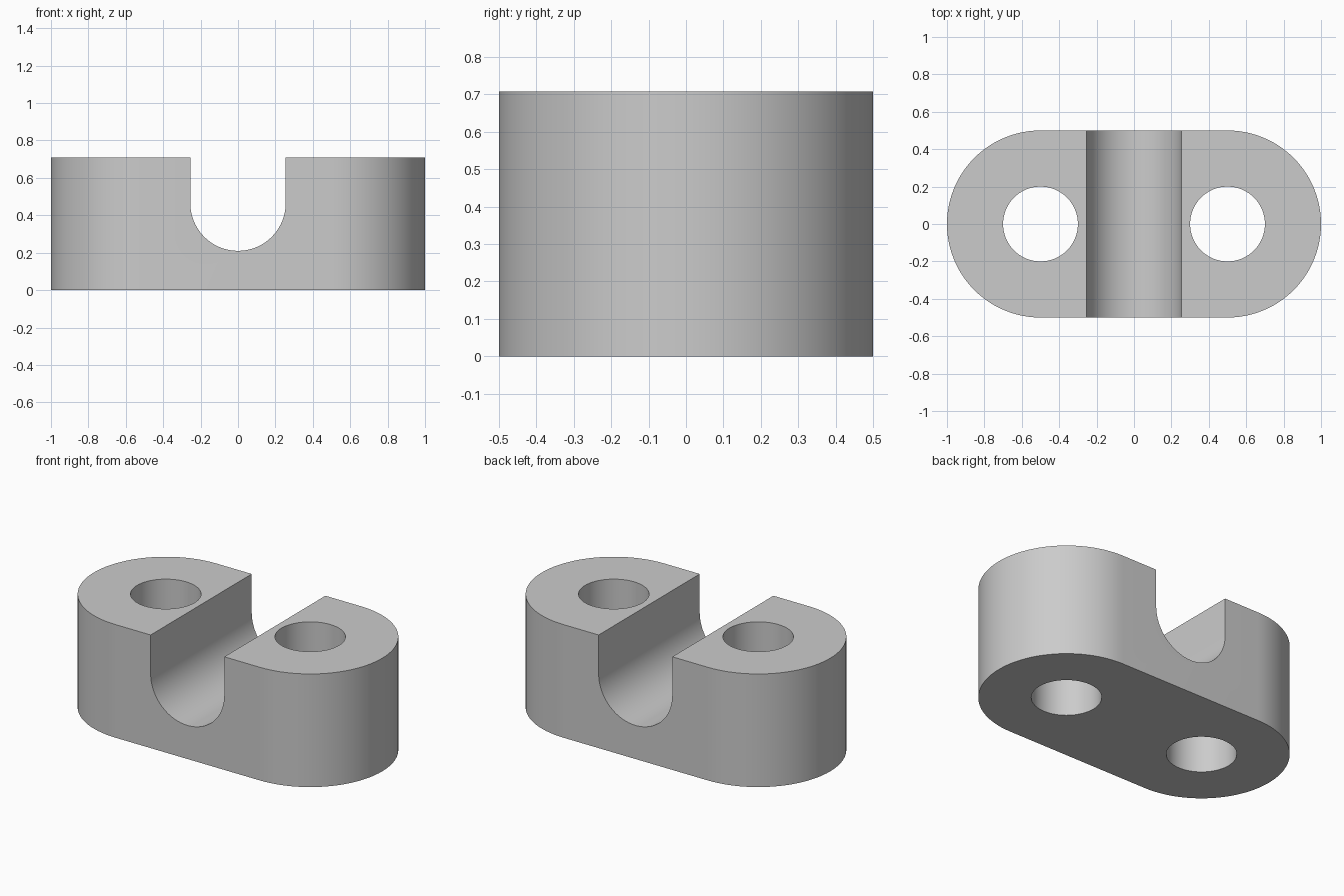
import bpy, bmesh, math
from mathutils import Matrix, Vector

default = bpy.data.objects.get("Cube")
if default:
    bpy.data.objects.remove(default, do_unlink=True)

HEIGHT = 0.708
END_RADIUS = 0.5
HOLE_RADIUS = 0.2
HOLE_X = 0.5
SLOT_RADIUS = 0.255
SLOT_AXIS_Z = 0.465

grey = bpy.data.materials.new("light grey")
grey.use_nodes = True
colour = (0.6, 0.6, 0.6, 1)
grey.diffuse_color = colour
grey.node_tree.nodes["Principled BSDF"].inputs["Base Color"].default_value = colour


def arc(cx, cy, radius, start, end, steps):
    """Points on an arc, angles in degrees, both ends included."""
    angles = [math.radians(start + (end - start) * i / steps) for i in range(steps + 1)]
    return [(cx + radius * math.cos(a), cy + radius * math.sin(a)) for a in angles]


def prism(name, outline, depth, matrix=Matrix()):
    """Extrude a closed 2D outline along local z, then place it."""
    bm = bmesh.new()
    face = bm.faces.new([bm.verts.new((x, y, 0)) for x, y in outline])
    grown = bmesh.ops.extrude_face_region(bm, geom=[face])["geom"]
    verts = [v for v in grown if isinstance(v, bmesh.types.BMVert)]
    bmesh.ops.translate(bm, verts=verts, vec=Vector((0, 0, depth)))
    bm.transform(matrix)
    bmesh.ops.recalc_face_normals(bm, faces=bm.faces)
    mesh = bpy.data.meshes.new(name)
    bm.to_mesh(mesh)
    bm.free()
    mesh.materials.append(grey)
    obj = bpy.data.objects.new(name, mesh)
    bpy.context.collection.objects.link(obj)
    return obj


# Rounded block with semicircular ends
outline = (arc(HOLE_X, 0, END_RADIUS, -90, 90, 48)
           + arc(-HOLE_X, 0, END_RADIUS, 90, 270, 48))
block = prism("clamp_block", outline, HEIGHT)

# U-shaped channel running front to back, open at the top
channel = arc(0, SLOT_AXIS_Z, SLOT_RADIUS, 180, 360, 48)
channel += [(SLOT_RADIUS, HEIGHT + 0.2), (-SLOT_RADIUS, HEIGHT + 0.2)]
stand_up = Matrix.Translation((0, 0.7, 0)) @ Matrix.Rotation(math.radians(90), 4, "X")
cutters = [prism("channel_cutter", channel, 1.4, stand_up)]

# Vertical bolt holes
for side, x in (("left", HOLE_X), ("right", -HOLE_X)):
    circle = arc(x, 0, HOLE_RADIUS, 0, 360, 64)[:-1]
    cutters.append(prism(side + "_hole_cutter", circle, HEIGHT + 0.4,
                         Matrix.Translation((0, 0, -0.2))))

for cutter in cutters:
    cutter.hide_render = True
    cut = block.modifiers.new(cutter.name, "BOOLEAN")
    cut.operation = "DIFFERENCE"
    cut.solver = "EXACT"
    cut.object = cutter

# Bake the cuts and remove the helpers
bpy.context.view_layer.update()
graph = bpy.context.evaluated_depsgraph_get()
result = bpy.data.meshes.new_from_object(block.evaluated_get(graph))
block.modifiers.clear()
block.data = result
for cutter in cutters:
    bpy.data.objects.remove(cutter, do_unlink=True)

# Smooth curved walls, sharp rims
bpy.ops.object.select_all(action="DESELECT")
block.select_set(True)
bpy.context.view_layer.objects.active = block
bpy.ops.object.shade_smooth_by_angle(angle=math.radians(30))
